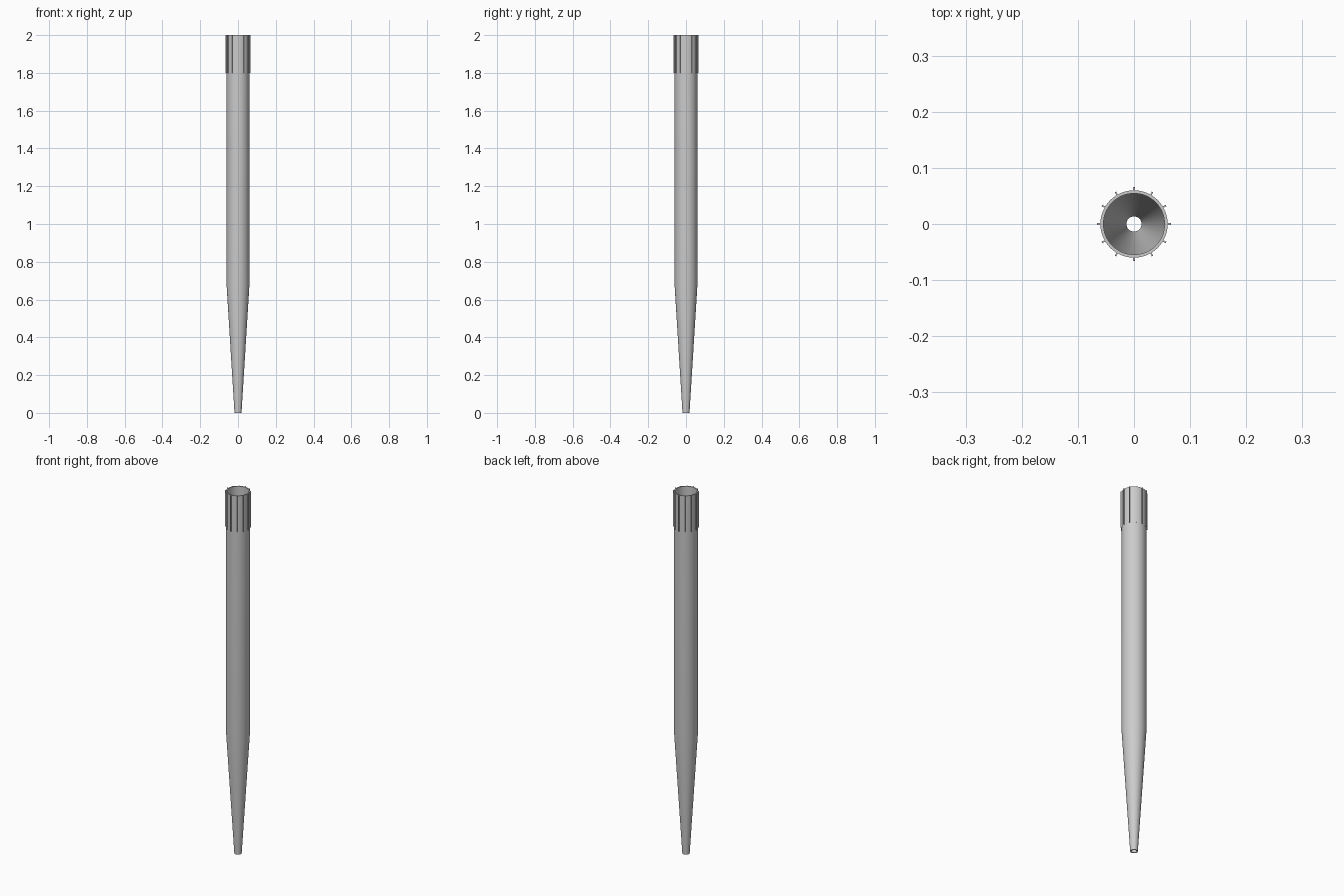
import bpy, bmesh, math
from mathutils import Matrix

cube = bpy.data.objects.get("Cube")
if cube:
    bpy.data.objects.remove(cube, do_unlink=True)

# Single plastic colour
plastic = bpy.data.materials.new("light_grey_plastic")
plastic.use_nodes = True
colour = (0.6, 0.6, 0.6, 1)
plastic.diffuse_color = colour
plastic.node_tree.nodes["Principled BSDF"].inputs["Base Color"].default_value = colour

SEGMENTS = 64
RIBS = 12


def finish(name, bm):
    bmesh.ops.recalc_face_normals(bm, faces=bm.faces)
    mesh = bpy.data.meshes.new(name)
    bm.to_mesh(mesh)
    bm.free()
    obj = bpy.data.objects.new(name, mesh)
    mesh.materials.append(plastic)
    bpy.context.collection.objects.link(obj)
    bpy.ops.object.select_all(action='DESELECT')
    obj.select_set(True)
    bpy.context.view_layer.objects.active = obj
    return obj


# Hollow tapered tube: closed wall profile (radius, height) revolved around z
profile = [(0.0185, 0), (0.06, 0.67), (0.06, 2),
           (0.0545, 2), (0.0545, 0.67), (0.0135, 0)]
bm = bmesh.new()
rings = []
for r, z in profile:
    rings.append([bm.verts.new((r * math.cos(a), r * math.sin(a), z))
                  for a in (2 * math.pi * i / SEGMENTS for i in range(SEGMENTS))])
for k, ring in enumerate(rings):
    after = rings[(k + 1) % len(rings)]
    for i in range(SEGMENTS):
        j = (i + 1) % SEGMENTS
        bm.faces.new((ring[i], ring[j], after[j], after[i]))
finish("tapered_tube", bm)
bpy.ops.object.shade_smooth_by_angle(angle=math.radians(30))

# Thin grip ribs around the collar, slightly sunk into the wall
bm = bmesh.new()
for i in range(RIBS):
    place = (Matrix.Rotation(2 * math.pi * i / RIBS, 4, 'Z')
             @ Matrix.Translation((0.062, 0, 1.9))
             @ Matrix.Diagonal((0.008, 0.003, 0.2, 1)))
    bmesh.ops.create_cube(bm, size=1, matrix=place)
finish("collar_ribs", bm)
